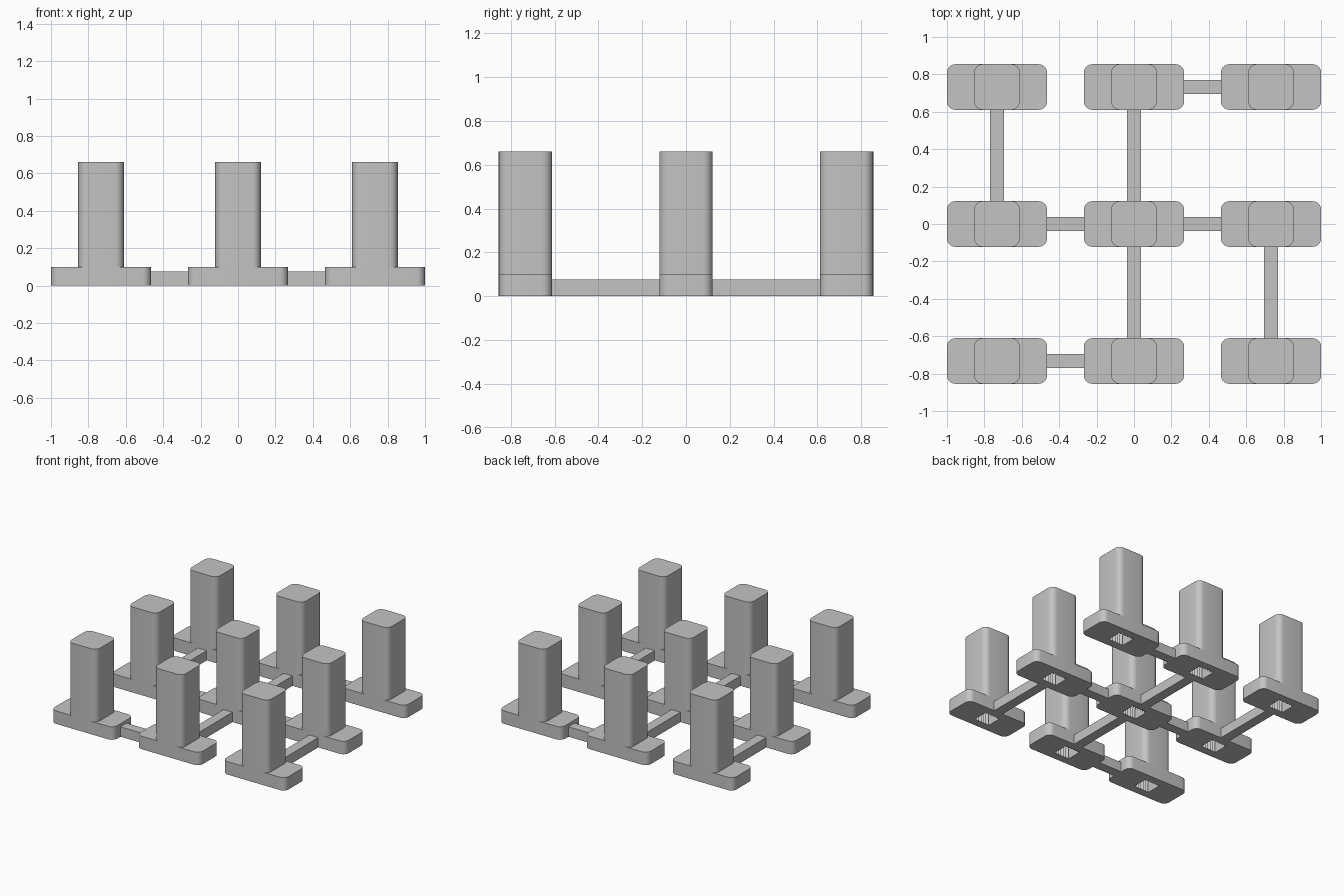
import bpy, bmesh
from math import sin, cos, pi

cube = bpy.data.objects.get("Cube")
if cube:
    bpy.data.objects.remove(cube, do_unlink=True)

PITCH = 0.7325      # spacing of the knobs in both directions
DEPTH = 0.244       # knob depth, and post width
BASE_W, BASE_H, TOP = 0.535, 0.1, 0.66
BAR_W, BAR_H = 0.076, 0.076

grey = bpy.data.materials.new("plain_grey")
grey.use_nodes = True
colour = (0.55, 0.55, 0.55, 1)
grey.diffuse_color = colour
grey.node_tree.nodes["Principled BSDF"].inputs["Base Color"].default_value = colour


def prism(name, outline, z0, z1):
    """Extrude a flat outline from z0 to z1."""
    bm = bmesh.new()
    face = bm.faces.new([bm.verts.new((x, y, z0)) for x, y in outline])
    new = bmesh.ops.extrude_face_region(bm, geom=[face])["geom"]
    bmesh.ops.translate(bm, vec=(0, 0, z1 - z0),
                        verts=[v for v in new if isinstance(v, bmesh.types.BMVert)])
    bmesh.ops.recalc_face_normals(bm, faces=bm.faces)
    mesh = bpy.data.meshes.new(name)
    bm.to_mesh(mesh)
    bm.free()
    mesh.materials.append(grey)
    obj = bpy.data.objects.new(name, mesh)
    bpy.context.collection.objects.link(obj)
    return obj


def rounded(w, d, r, steps=6):
    """Rectangle outline with round corners."""
    points = []
    for corner, (sx, sy) in enumerate([(1, 1), (-1, 1), (-1, -1), (1, -1)]):
        for i in range(steps + 1):
            a = (corner + i / steps) * pi / 2
            points.append((sx * (w / 2 - r) + r * cos(a), sy * (d / 2 - r) + r * sin(a)))
    return points


def ribbed(w, d, teeth, rib):
    """Socket outline whose two long walls are ribbed."""
    n = teeth * 2
    wall = [(w / 2 - w * i / n, d / 2 - rib * (i % 2)) for i in range(n + 1)]
    return wall + [(-x, -y) for x, y in wall]


def cut(obj, cutter):
    mod = obj.modifiers.new("socket", 'BOOLEAN')
    mod.operation, mod.solver, mod.object = 'DIFFERENCE', 'EXACT', cutter
    bpy.context.view_layer.update()
    graph = bpy.context.evaluated_depsgraph_get()
    mesh = bpy.data.meshes.new_from_object(obj.evaluated_get(graph))
    obj.modifiers.clear()
    obj.data = mesh


# One knob: wide foot and tall post, with a ribbed socket from below
socket = prism("socket_cutter", ribbed(0.13, 0.13, 6, 0.014), -0.1, 0.45)
foot = prism("foot", rounded(BASE_W, DEPTH, 0.045), 0, BASE_H)
post = prism("post", rounded(DEPTH, DEPTH, 0.045), BASE_H, TOP)
for part in (foot, post):
    cut(part, socket)
    bpy.ops.object.select_all(action='DESELECT')
    part.select_set(True)
    bpy.context.view_layer.objects.active = part
    bpy.ops.object.shade_smooth_by_angle(angle=0.5)
bpy.data.objects.remove(socket, do_unlink=True)

# Three by three grid of knobs
for row in (-1, 0, 1):
    for col in (-1, 0, 1):
        for part in (foot, post):
            copy = part if (row, col) == (0, 0) else part.copy()
            if copy is not part:
                bpy.context.collection.objects.link(copy)
            copy.location = (col * PITCH, row * PITCH, 0)

# Thin bars that join neighbouring knobs
gap_x, gap_y = PITCH - BASE_W, PITCH - DEPTH
for x, y in [(0.5, 1), (-0.5, 0), (0.5, 0), (-0.5, -1)]:
    bar = prism("side_bar", rounded(gap_x, BAR_W, 0, 1)[::2], 0, BAR_H)
    bar.location = (x * PITCH, y * PITCH, 0)
for x, y in [(-1, 0.5), (0, 0.5), (0, -0.5), (1, -0.5)]:
    bar = prism("depth_bar", rounded(BAR_W, gap_y, 0, 1)[::2], 0, BAR_H)
    bar.location = (x * PITCH, y * PITCH, 0)
